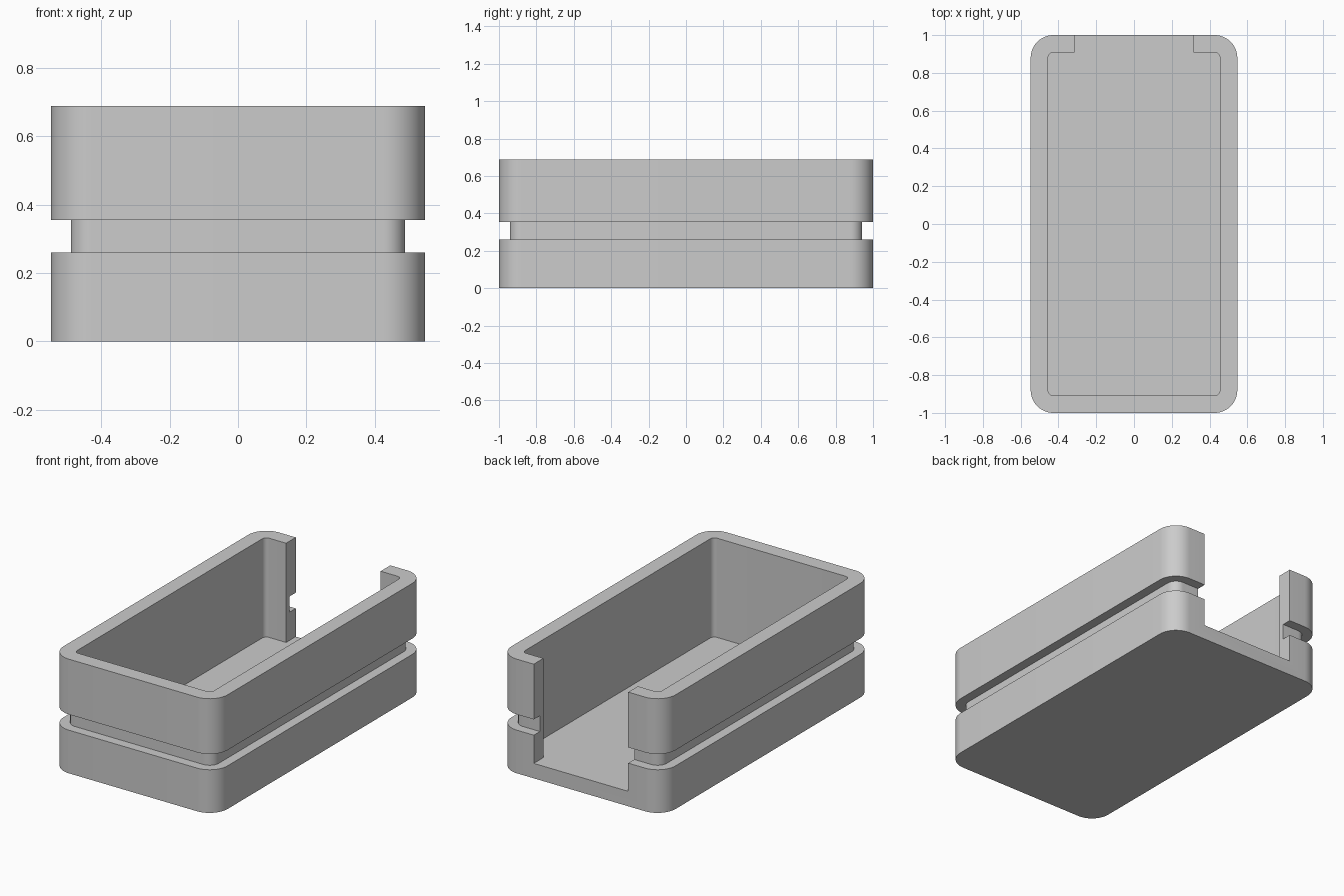
import bpy
import bmesh
import math

if "Cube" in bpy.data.objects:
    bpy.data.objects.remove(bpy.data.objects["Cube"], do_unlink=True)

# Main dimensions
HALF_X, HALF_Y, HEIGHT = 0.547, 1.0, 0.688
WALL, FLOOR, RADIUS = 0.092, 0.09, 0.12
GROOVE_LOW, GROOVE_HIGH, GROOVE_DEPTH = 0.26, 0.355, 0.058
OPENING = 0.315
CORNER_STEPS = 12

grey = bpy.data.materials.new("plain grey")
grey.use_nodes = True
colour = (0.6, 0.6, 0.6, 1)
grey.diffuse_color = colour
grey.node_tree.nodes["Principled BSDF"].inputs["Base Color"].default_value = colour


def rounded_outline(inset):
    """Rounded rectangle outline, moved inwards by inset."""
    r = RADIUS - inset
    cx, cy = HALF_X - RADIUS, HALF_Y - RADIUS
    points = []
    for quarter, (sx, sy) in enumerate([(1, 1), (-1, 1), (-1, -1), (1, -1)]):
        for i in range(CORNER_STEPS + 1):
            a = (quarter + i / CORNER_STEPS) * math.pi / 2
            points.append((sx * cx + r * math.cos(a), sy * cy + r * math.sin(a)))
    return points


def loft(name, levels):
    """Closed solid through rounded outlines given as (inset, height)."""
    bm = bmesh.new()
    rings = [[bm.verts.new((x, y, z)) for x, y in rounded_outline(inset)]
             for inset, z in levels]
    for low, high in zip(rings, rings[1:]):
        for i in range(len(low)):
            j = (i + 1) % len(low)
            bm.faces.new((low[i], low[j], high[j], high[i]))
    bm.faces.new(rings[0][::-1])
    bm.faces.new(rings[-1])
    mesh = bpy.data.meshes.new(name)
    bm.to_mesh(mesh)
    bm.free()
    mesh.materials.append(grey)
    obj = bpy.data.objects.new(name, mesh)
    bpy.context.collection.objects.link(obj)
    return obj


def cut(target, cutter):
    """Subtract the cutter from the target, then drop the cutter."""
    cutter.hide_render = True
    mod = target.modifiers.new("cut", "BOOLEAN")
    mod.operation = "DIFFERENCE"
    mod.solver = "EXACT"
    mod.object = cutter
    bpy.ops.object.select_all(action="DESELECT")
    target.select_set(True)
    bpy.context.view_layer.objects.active = target
    bpy.ops.object.modifier_apply(modifier=mod.name)
    bpy.data.objects.remove(cutter, do_unlink=True)


# Outer block with the groove running all the way round
tray = loft("open_tray", [
    (0, 0), (0, GROOVE_LOW),
    (GROOVE_DEPTH, GROOVE_LOW), (GROOVE_DEPTH, GROOVE_HIGH),
    (0, GROOVE_HIGH), (0, HEIGHT),
])

# Hollow inside
cut(tray, loft("cavity_cutter", [(WALL, FLOOR), (WALL, HEIGHT + 0.2)]))

# Opening through the back wall, level with the floor
bpy.ops.mesh.primitive_cube_add(size=1, location=(0, HALF_Y, FLOOR + 0.5))
opening = bpy.context.object
opening.name = "opening_cutter"
opening.scale = (2 * OPENING, 4 * WALL, 1)
bpy.context.view_layer.update()
cut(tray, opening)

# Smooth rounded corners, sharp edges elsewhere
tray.select_set(True)
bpy.context.view_layer.objects.active = tray
bpy.ops.object.shade_smooth_by_angle(angle=math.radians(30))
